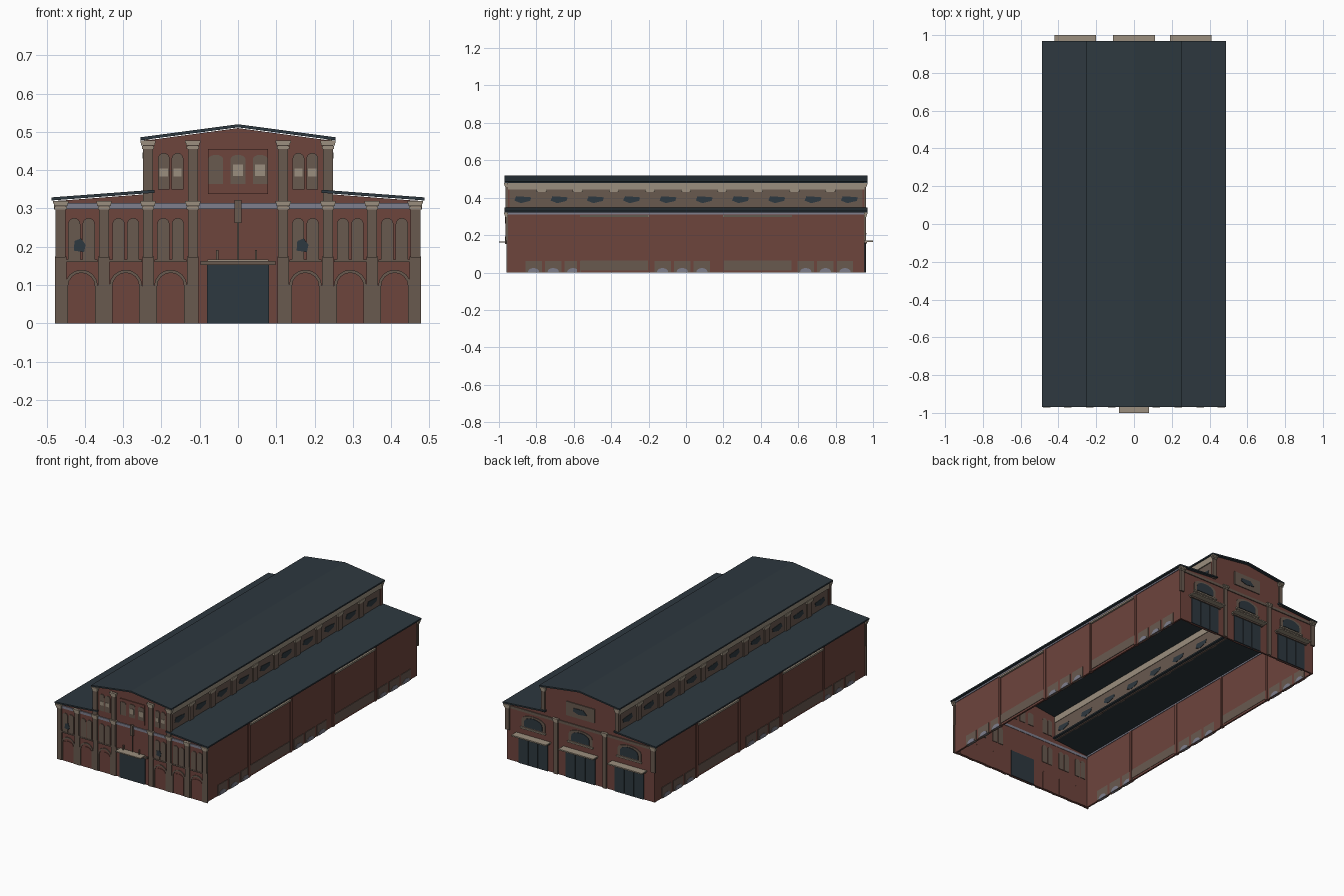
import bpy, bmesh, math
from mathutils import Vector

if "Cube" in bpy.data.objects:
    bpy.data.objects.remove(bpy.data.objects["Cube"])


def material(name, rgb):
    m = bpy.data.materials.new(name)
    m.diffuse_color = (*rgb, 1)
    m.use_nodes = True
    m.node_tree.nodes["Principled BSDF"].inputs["Base Color"].default_value = m.diffuse_color
    return m


BRICK = material("brick red", (0.155, 0.058, 0.046))
SLATE = material("dark slate", (0.027, 0.040, 0.050))
BROWN = material("stone brown", (0.140, 0.100, 0.078))
BEIGE = material("pale stone", (0.330, 0.275, 0.210))
BLUE = material("blue grey", (0.210, 0.210, 0.265))

parts = {}


def prism(name, mat, pts, axis, a, b):
    """Extrude an outline along 'x' or 'y' from a to b; pts are (other axis, z)."""
    bm, _ = parts.setdefault(name, (bmesh.new(), mat))
    def at(p, d):
        return Vector((d, p[0], p[1])) if axis == 'x' else Vector((p[0], d, p[1]))
    lo = [bm.verts.new(at(p, a)) for p in pts]
    hi = [bm.verts.new(at(p, b)) for p in pts]
    bm.faces.new(lo)
    bm.faces.new(hi[::-1])
    n = len(pts)
    for i in range(n):
        j = (i + 1) % n
        bm.faces.new((lo[j], lo[i], hi[i], hi[j]))


def box(name, mat, x0, x1, y0, y1, z0, z1):
    prism(name, mat, [(x0, z0), (x1, z0), (x1, z1), (x0, z1)], 'y', y0, y1)


def arch(c, w, z0, z1, rise=None, n=8):
    """Outline of an opening with a curved head."""
    r = w / 2
    h = r if rise is None else rise
    head = [(c + r * math.cos(math.pi * i / n), z1 - h + h * math.sin(math.pi * i / n))
            for i in range(n + 1)]
    return [(c - r, z0), (c + r, z0)] + head


def arch_ring(name, mat, c, w, z1, t, y0, y1):
    """Door surround: two jambs and a curved head as one outline."""
    outer = arch(c, w, 0, z1)[1:] + [(c - w / 2, 0)]
    inner = arch(c, w - 2 * t, 0, z1 - t)[1:] + [(c - w / 2 + t, 0)]
    prism(name, mat, outer + inner[::-1], 'y', y0, y1)


F, B, T = -0.955, 0.955, 0.01   # facade planes and wall thickness

# Roofs: two lean-to slopes and the raised gable roof
for s in (-1, 1):
    prism("aisle_roof", SLATE, [(s * .487, .321), (s * .487, .329), (s * .218, .349),
                                (s * .218, .341)], 'y', -.97, .97)
prism("main_roof", SLATE, [(-.255, .478), (0, .512), (.255, .478), (.255, .486),
                           (0, .52), (-.255, .486)], 'y', -.97, .97)

# Brick end walls with stepped gable outline
shape = [(-.47, 0), (.47, 0), (.47, .32), (.245, .337), (.245, .477),
         (0, .51), (-.245, .477), (-.245, .337), (-.47, .32)]
prism("front_wall", BRICK, shape, 'y', F, F + T)
prism("back_wall", BRICK, shape, 'y', B - T, B)

# Long sides and clerestory
for s in (-1, 1):
    def sx(a, b):
        return sorted((s * a, s * b))
    box("side_wall", BRICK, *sx(.46, .47), F, B, 0, .321)
    box("side_frieze", BLUE, *sx(.457, .474), F, B, .311, .32)
    for y in (-.575, -.192, .192, .575):
        box("side_pilaster", BRICK, *sx(.455, .475), y - .008, y + .008, 0, .311)
    for y in (-.383, .383):
        box("side_ledge", BEIGE, *sx(.468, .48), y - .185, y + .185, .297, .307)
        box("side_long_window", BROWN, *sx(.458, .473), y - .18, y + .18, .012, .065)
    for yc in (-.71, -.02, .745):
        for d in (-.105, 0, .105):
            box("side_window", BROWN, *sx(.458, .473), yc + d - .044, yc + d + .044, 0, .062)
            prism("side_window_glass", BLUE, arch(yc + d, .06, 0, .024, .02), 'x',
                  *sx(.457, .475))
    box("clerestory_wall", BROWN, *sx(.232, .240), F, B, .335, .48)
    box("clerestory_band", BEIGE, *sx(.229, .246), F, B, .443, .48)
    for i in range(9):
        y = (i - 4) * .1925
        box("clerestory_pilaster", BROWN, *sx(.239, .247), y - .02, y + .02, .337, .44)
        box("clerestory_capital", BEIGE, *sx(.239, .250), y - .028, y + .028, .43, .446)
    for i in range(10):
        y = (i - 4.5) * .194
        glass = [(y - .045, .385), (y - .01, .371), (y + .04, .383), (y + .046, .402),
                 (y + .01, .405), (y - .035, .408)]
        prism("clerestory_glass", SLATE, glass, 'x', *sx(.230, .242))

# Front pilasters, with heavier upper shafts and stepped capitals
def pilaster(x, z0, z1, w, y, out, name):
    d = 1 if y > 0 else -1
    def yy(p):
        return sorted((y - d * .004, y + d * p))
    box(name + "_shaft", BROWN, x - w / 2, x + w / 2, *yy(out), z0, z1)
    for k, h in enumerate((.022, .014, .007)):
        g = .003 + k * .002
        box(name + "_capital", BEIGE, x - w / 2 - g, x + w / 2 + g, *yy(out + g),
            z1 - h, z1 - h + .007)


for s in (-1, 1):
    for x in (.463, .350, .235, .118):
        box("front_pilaster_base", BROWN, s * x - .015, s * x + .015, F - .006, F, 0, .175)
        pilaster(s * x, .172, .32, .026, F, .010, "front_pilaster")
    for x in (.235, .118):
        pilaster(s * x, .32, .478, .026, F, .010, "upper_pilaster")
    pilaster(s * .463, .172, .32, .026, B, .008, "back_pilaster")
    pilaster(s * .155, 0, .32, .024, B, .008, "back_pilaster")
    pilaster(s * .235, .335, .478, .022, B, .008, "back_upper_pilaster")

    # Front bays: blind arched doorway below, paired arched windows above
    for x in (.409, .293, .176):
        c = s * x
        arch_ring("door_surround", BROWN, c, .086, .14, .008, F - .004, F)
        prism("arched_door", BRICK, arch(c, .066, 0, .117, .02), 'y', F - .003, F + T + .003)
        box("window_sill", BROWN, c - .042, c + .042, F - .006, F, .160, .167)
        for d in (-.019, .019):
            prism("arched_window", BROWN, arch(c + d, .032, .167, .275), 'y',
                  F - .004, F + T + .003)
    for d in (-.018, .018):
        prism("upper_arched_window", BROWN, arch(s * .176 + d, .031, .35, .445), 'y',
              F - .004, F + T + .003)
        box("upper_glass", BEIGE, s * .176 + d - .011, s * .176 + d + .011,
            F - .006, F, .383, .405)
    # Broken panes
    c = -.414 if s < 0 else .168
    prism("dark_pane", SLATE, [(c - .015, .19), (c + .012, .186), (c + .016, .205),
                               (c + .004, .222), (c - .013, .215)], 'y', F - .006, F)

# Friezes under the aisle roofs
box("front_frieze", BLUE, -.47, .47, F - .005, F + T + .002, .299, .314)
box("back_frieze", BROWN, -.47, .47, B - T - .002, B + .005, .299, .314)

# Front entrance with canopy, keystone post and lamps
box("entrance_door", SLATE, -.081, .081, F - .005, F + T + .004, 0, .155)
box("entrance_lintel", BROWN, -.098, .098, F - .012, F, .153, .163)
box("entrance_canopy", BEIGE, -.08, .08, -1.0, F, .161, .167)
box("keystone_post", BROWN, -.009, .009, F - .014, F, .262, .322)
box("keystone_post", BROWN, -.002, .002, F - .006, F, .165, .262)
for x in (-.054, .047):
    box("entrance_lamp", BROWN, x - .003, x + .003, F - .012, F - .004, .166, .192)

# Upper front panel with three windows
box("upper_panel", BRICK, -.078, .078, F - .005, F, .338, .455)
for x in (-.058, 0, .058):
    prism("upper_window", BROWN, arch(x, .038, .364, .44, .010), 'y', F - .008, F + T + .003)
    if x > -.05:
        box("upper_glass", BEIGE, x - .013, x + .013, F - .010, F, .385, .415)

# Back loading bays: three-leaf doors, canopy, curved-head window with sill
for x in (-.31, 0, .30):
    for d in (-.063, 0, .063):
        box("loading_door", SLATE, x + d - .030, x + d + .030, B - T - .004, B + .005, 0, .155)
    box("loading_lintel", BROWN, x - .105, x + .105, B, B + .012, .155, .164)
    box("loading_canopy", BEIGE, x - .11, x + .11, B, 1.0, .163, .170)
    prism("back_window_frame", BROWN, arch(x, .15, .212, .285, .03), 'y', B, B + .003)
    prism("back_window", SLATE, arch(x, .115, .218, .275, .03), 'y', B - T - .004, B + .006)
    box("back_window_sill", BEIGE, x - .08, x + .08, B, B + .010, .204, .212)

# Back gable panel
box("gable_panel", BROWN, -.09, .09, B - T - .003, B + .005, .355, .435)
prism("gable_glass", SLATE, [(-.045, .385), (.01, .378), (.045, .39), (.04, .408),
                             (-.02, .41)], 'y', B, B + .008)

# Turn every collected part into an object
for name, (bm, mat) in parts.items():
    bmesh.ops.recalc_face_normals(bm, faces=bm.faces)
    me = bpy.data.meshes.new(name)
    bm.to_mesh(me)
    bm.free()
    me.materials.append(mat)
    bpy.context.collection.objects.link(bpy.data.objects.new(name, me))
